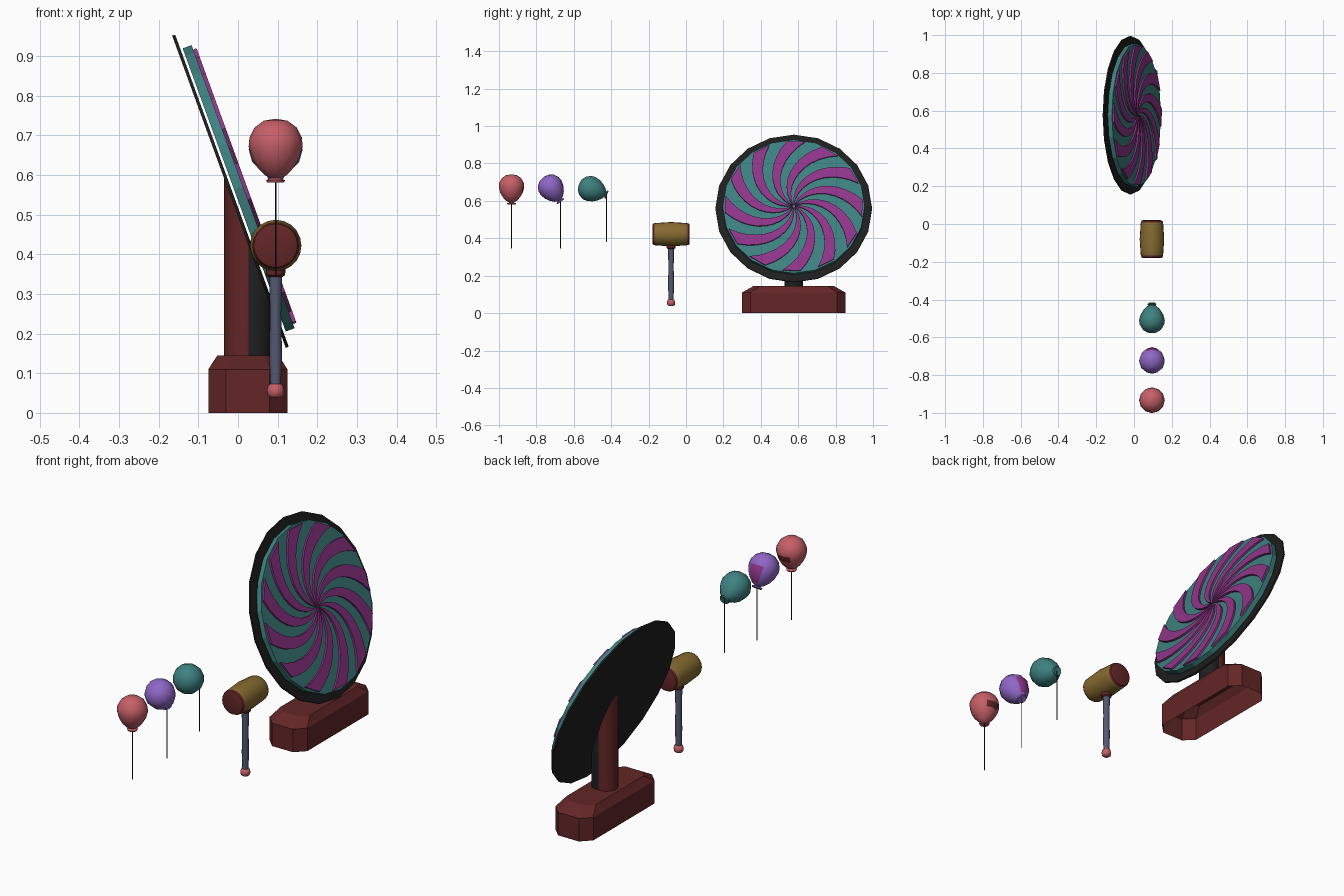
import bpy, bmesh, math
from mathutils import Vector, Matrix

if "Cube" in bpy.data.objects:
    bpy.data.objects.remove(bpy.data.objects["Cube"])

def mat(name, c):
    m = bpy.data.materials.new(name)
    m.diffuse_color = (*c, 1)
    m.use_nodes = True
    m.node_tree.nodes["Principled BSDF"].inputs["Base Color"].default_value = m.diffuse_color
    return m

MAROON = mat("maroon", (0.125, 0.019, 0.02))
BLACK = mat("charcoal", (0.013, 0.013, 0.013))
TEAL = mat("teal", (0.047, 0.22, 0.215))
MAGENTA = mat("magenta", (0.28, 0.036, 0.25))
GOLD = mat("gold", (0.24, 0.145, 0.03))
SLATE = mat("slate", (0.09, 0.10, 0.165))
PINK = mat("pink", (0.56, 0.115, 0.14))
VIOLET = mat("violet", (0.27, 0.135, 0.56))

def finish(name, bm, mats, matrix=Matrix(), smooth=None, rule=None):
    bmesh.ops.recalc_face_normals(bm, faces=bm.faces)
    if rule:
        for f in bm.faces:
            f.material_index = rule(f)
    bm.transform(matrix)
    me = bpy.data.meshes.new(name)
    bm.to_mesh(me)
    bm.free()
    for m in mats:
        me.materials.append(m)
    ob = bpy.data.objects.new(name, me)
    bpy.context.collection.objects.link(ob)
    if smooth:
        bpy.ops.object.select_all(action='DESELECT')
        ob.select_set(True)
        bpy.context.view_layer.objects.active = ob
        bpy.ops.object.shade_smooth_by_angle(angle=math.radians(smooth))
    return ob

def loft(rings, cap_start=True, cap_end=True):
    """Skin a stack of equal-sized point rings."""
    bm = bmesh.new()
    vs = [[bm.verts.new(p) for p in r] for r in rings]
    n = len(vs[0])
    for a, b in zip(vs, vs[1:]):
        for i in range(n):
            j = (i + 1) % n
            bm.faces.new((a[i], a[j], b[j], b[i]))
    if cap_start:
        bm.faces.new(vs[0][::-1])
    if cap_end:
        bm.faces.new(vs[-1])
    return bm

def lathe(profile, n):
    """Turn (radius, height) pairs around z."""
    return loft([[(r * math.cos(math.tau * i / n), r * math.sin(math.tau * i / n), z)
                  for i in range(n)] for r, z in profile])

T = Matrix.Translation
def rx(deg):
    return Matrix.Rotation(math.radians(deg), 4, 'X')

# ---- Wheel stand: chamfered, open-bottomed base ----
def octagon(hx, hy, c, z):
    return [(hx, -hy + c, z), (hx, hy - c, z), (hx - c, hy, z), (-hx + c, hy, z),
            (-hx, hy - c, z), (-hx, -hy + c, z), (-hx + c, -hy, z), (hx - c, -hy, z)]

WY = 0.576
finish("stand_base", loft([octagon(0.10, 0.276, 0.045, 0), octagon(0.10, 0.276, 0.045, 0.11),
                           octagon(0.077, 0.215, 0.035, 0.145)], cap_start=False),
       [MAROON], T((0.025, WY, 0)))

# ---- Posts, trimmed by the tilted wheel plane ----
hub = Vector((-0.019, WY, 0.559))
tilt = T(hub) @ Matrix.Rotation(math.radians(70), 4, 'Y')
normal = (tilt.to_3x3() @ Vector((0, 0, 1))).normalized()
for name, x, m in (("post_back", 0.015, MAROON), ("post_front", 0.037, BLACK)):
    bm = lathe([(0.05, 0.14), (0.05, 0.9)], 16)
    bm.transform(T((x, WY, 0)))
    bmesh.ops.bisect_plane(bm, geom=bm.verts[:] + bm.edges[:] + bm.faces[:],
                           plane_co=hub, plane_no=normal, clear_outer=True)
    finish(name, bm, [m], smooth=40)

# ---- Wheel discs ----
finish("wheel_backing", lathe([(0.419, -0.004), (0.419, 0.004)], 20), [BLACK], tilt)
finish("wheel_face", lathe([(0.38, 0.010), (0.38, 0.034)], 20), [TEAL], tilt)

# ---- Swirl blades on the wheel ----
ARMS, STEPS = 12, 10
bm = bmesh.new()
for k in range(ARMS):
    rows = []
    for s in range(STEPS + 1):
        t = s / STEPS
        r = 0.008 + 0.362 * t
        mid = math.tau * k / ARMS + math.radians(62) * t
        half = math.pi / ARMS * 0.5
        row = []
        for a, z in ((mid - half, 0.033), (mid + half, 0.033),
                     (mid + half, 0.043), (mid - half, 0.043)):
            row.append(bm.verts.new((-r * math.cos(a), r * math.sin(a), z)))
        rows.append(row)
    for a, b in zip(rows, rows[1:]):
        for i in range(4):
            j = (i + 1) % 4
            bm.faces.new((a[i], a[j], b[j], b[i]))
    bm.faces.new(rows[0][::-1])
    bm.faces.new(rows[-1])
finish("wheel_swirl", bm, [MAGENTA], tilt)

# ---- Mallet ----
HX, HY = 0.095, -0.08
finish("mallet_head",
       lathe([(0.046, -0.1), (0.055, -0.097), (0.059, -0.088), (0.061, -0.06), (0.065, 0),
              (0.061, 0.06), (0.059, 0.088), (0.055, 0.097), (0.046, 0.1)], 20),
       [GOLD, MAROON], T((HX, HY, 0.422)) @ rx(90), 35,
       lambda f: int(abs(f.calc_center_median().z) > 0.089))
finish("mallet_handle", lathe([(0.013, 0.06), (0.016, 0.15), (0.014, 0.25), (0.017, 0.36)], 12),
       [SLATE], T((HX, HY, 0)), 40)
finish("mallet_collar", lathe([(0.018, 0.343), (0.024, 0.348), (0.025, 0.372)], 12),
       [MAROON], T((HX, HY, 0)), 40)
finish("mallet_grip_end", lathe([(0.012, 0.038), (0.02, 0.044), (0.022, 0.056), (0.019, 0.07),
                                 (0.012, 0.074)], 12), [PINK], T((HX, HY, 0)), 50)

# ---- Balloons: knot swings toward +y by the tilt; dark patch faces +y ----
PROFILE = [(0.001, 0.069), (0.03, 0.064), (0.053, 0.047), (0.066, 0.022), (0.068, 0),
           (0.06, -0.03), (0.046, -0.054), (0.028, -0.073), (0.013, -0.081),
           (0.024, -0.086), (0.021, -0.092), (0.002, -0.088)]

def patch(limit, up):
    d = Vector((0, 1, up)).normalized()
    return lambda f: int(f.calc_center_median().normalized().dot(d) > limit)

for name, y, z, deg, m, dark, rule, low in (
        ("pink", -0.933, 0.673, 0, PINK, MAROON, patch(0.93, -0.15), 0.345),
        ("violet", -0.722, 0.671, 35, VIOLET, MAGENTA, patch(0.78, -0.5), 0.345),
        ("teal", -0.508, 0.664, 70, TEAL, TEAL, None, 0.38)):
    place = T((0.095, y, z)) @ rx(deg)
    finish(name + "_balloon", lathe(PROFILE, 12), [m, dark], place, 40, rule)
    knot = place @ Vector((0, 0, -0.088))
    finish(name + "_string", lathe([(0.0022, low), (0.0022, knot.z)], 6),
           [BLACK], T((knot.x, knot.y, 0)))
